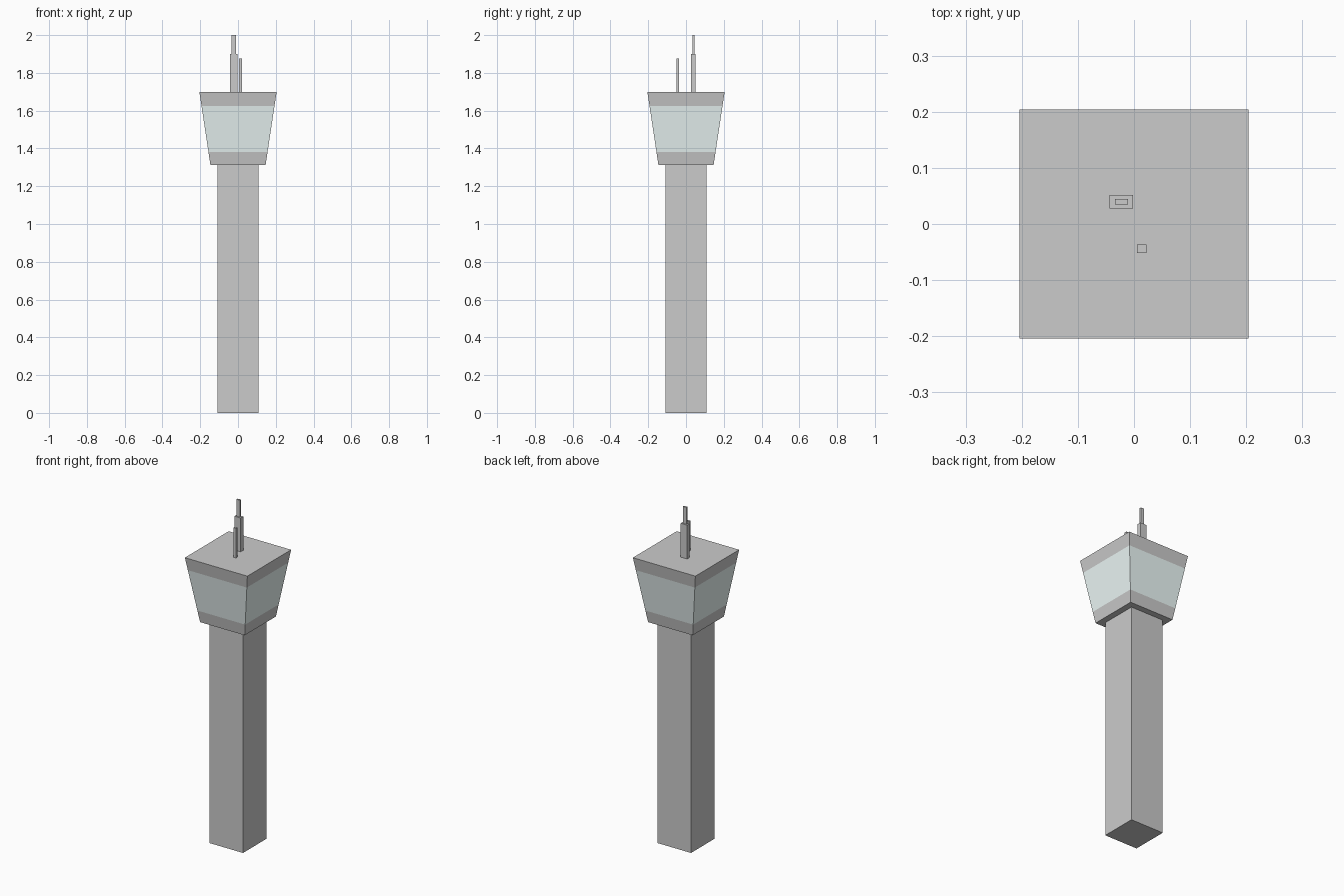
import bpy

if "Cube" in bpy.data.objects:
    bpy.data.objects.remove(bpy.data.objects["Cube"])


def frustum(name, z0, z1, size0, size1, centre=(0, 0), bottom=True, top=True, mat=None):
    """Four-sided block whose half-sizes may differ at bottom and top."""
    cx, cy = centre
    verts = [(cx + sx * hx, cy + sy * hy, z)
             for z, (hx, hy) in ((z0, size0), (z1, size1))
             for sx, sy in ((-1, -1), (1, -1), (1, 1), (-1, 1))]
    faces = [(i, (i + 1) % 4, (i + 1) % 4 + 4, i + 4) for i in range(4)]
    if bottom:
        faces.append((3, 2, 1, 0))
    if top:
        faces.append((4, 5, 6, 7))
    mesh = bpy.data.meshes.new(name)
    mesh.from_pydata(verts, [], faces)
    if mat:
        mesh.materials.append(mat)
    obj = bpy.data.objects.new(name, mesh)
    bpy.context.collection.objects.link(obj)
    return obj


CAB_Z0, CAB_Z1 = 1.312, 1.70
CAB_H0, CAB_H1 = 0.146, 0.2045


def cab_size(z):
    """Half-size of the flared cab at height z."""
    h = CAB_H0 + (CAB_H1 - CAB_H0) * (z - CAB_Z0) / (CAB_Z1 - CAB_Z0)
    return (h, h)


glass = bpy.data.materials.new("window_glass")
glass.diffuse_color = (0.86, 0.96, 0.95, 1)
glass.use_nodes = True
glass.node_tree.nodes["Principled BSDF"].inputs["Base Color"].default_value = glass.diffuse_color

# Tower shaft
frustum("shaft", 0, CAB_Z0, (0.109, 0.109), (0.109, 0.109))

# Flared control cab: lower wall, window band, upper wall with roof
for name, z0, z1, bottom, top, mat in (
        ("cab_lower_wall", CAB_Z0, 1.382, True, False, None),
        ("cab_windows", 1.382, 1.625, False, False, glass),
        ("cab_roof", 1.625, CAB_Z1, False, True, None)):
    frustum(name, z0, z1, cab_size(z0), cab_size(z1), bottom=bottom, top=top, mat=mat)

# Roof antennas
for name, z0, z1, size, centre in (
        ("main_mast", CAB_Z1, 1.90, (0.021, 0.012), (-0.0225, 0.0395)),
        ("main_mast_tip", 1.90, 2.0, (0.0115, 0.005), (-0.0225, 0.0395)),
        ("small_mast", CAB_Z1, 1.875, (0.0085, 0.0075), (0.0135, -0.044))):
    frustum(name, z0, z1, size, size, centre)
